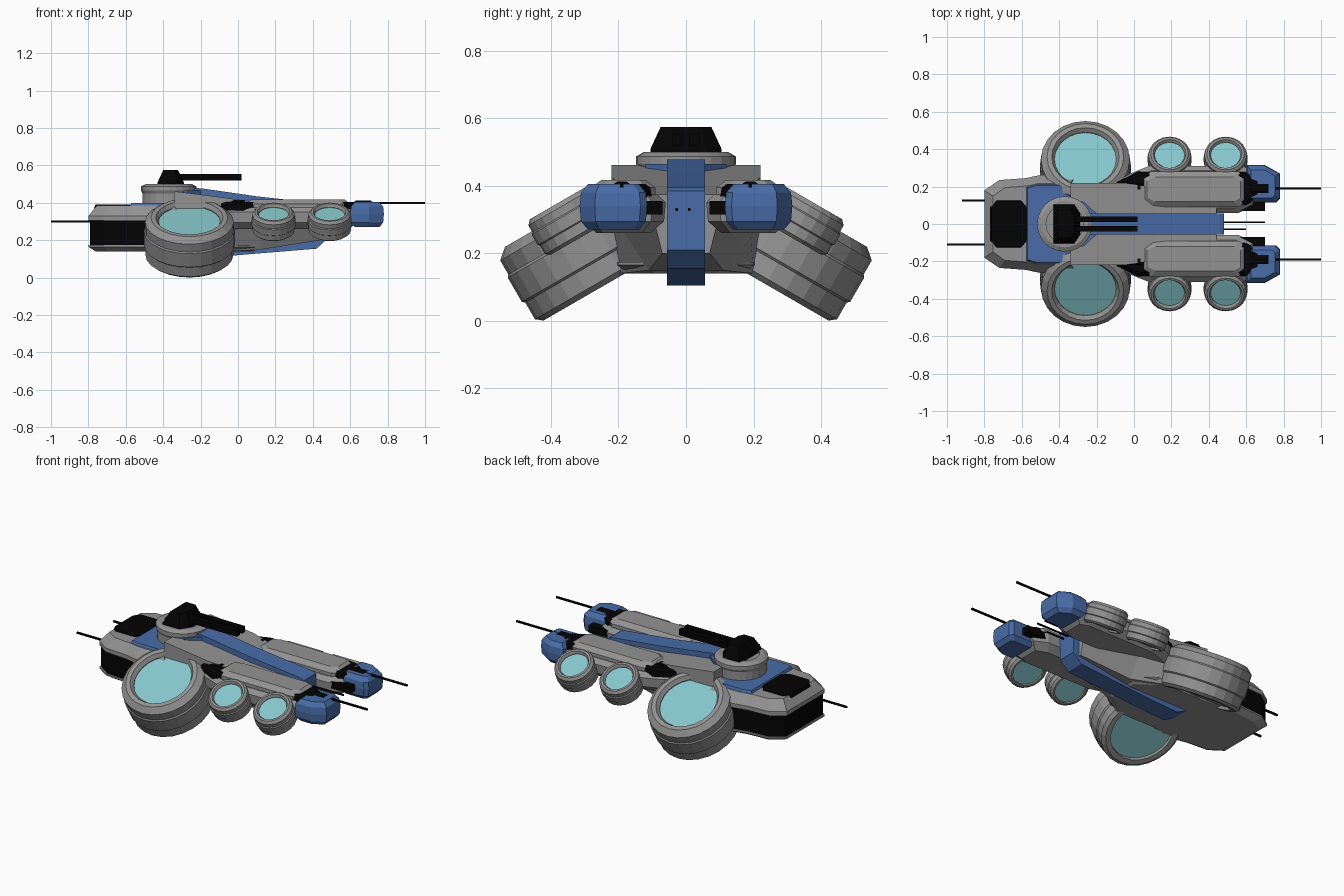
import bpy
import bmesh
import math
from mathutils import Matrix, Vector

if "Cube" in bpy.data.objects:
    bpy.data.objects.remove(bpy.data.objects["Cube"])


def material(name, rgb):
    m = bpy.data.materials.new(name)
    m.diffuse_color = (*rgb, 1)
    m.use_nodes = True
    m.node_tree.nodes["Principled BSDF"].inputs["Base Color"].default_value = m.diffuse_color
    return m


GREY = material("dark_grey_hull", (0.29, 0.29, 0.29))
BLUE = material("blue_paint", (0.065, 0.15, 0.39))
BLACK = material("black_metal", (0.001, 0.001, 0.001))
GLASS = material("cyan_glow", (0.24, 0.57, 0.60))


def loft(name, loops, mat=GREY, mirror=False, closed=False):
    """Skin equal-length loops of points; cap the ends or close into a ring."""
    n = len(loops[0])
    verts = [tuple(p) for lp in loops for p in lp]
    faces = []
    for k in range(len(loops) if closed else len(loops) - 1):
        a, b = k * n, (k + 1) % len(loops) * n
        faces += [(a + i, a + (i + 1) % n, b + (i + 1) % n, b + i) for i in range(n)]
    if not closed:
        faces += [tuple(range(n)), tuple(range(len(verts) - n, len(verts)))]
    me = bpy.data.meshes.new(name)
    me.from_pydata(verts, [], faces)
    bm = bmesh.new()
    bm.from_mesh(me)
    bmesh.ops.recalc_face_normals(bm, faces=bm.faces[:])
    bm.to_mesh(me)
    bm.free()
    ob = bpy.data.objects.new(name, me)
    bpy.context.collection.objects.link(ob)
    me.materials.append(mat)
    if mirror:
        m = ob.modifiers.new("mirror", 'MIRROR')
        m.use_axis = (False, True, False)
        m.use_mirror_merge = False
    return ob


def plate(name, outline, layers, mat=GREY, mirror=False):
    """Stack an xy outline at (z, inset) layers."""
    xs, ys = [p[0] for p in outline], [p[1] for p in outline]
    cx, cy = (max(xs) + min(xs)) / 2, (max(ys) + min(ys)) / 2
    hx, hy = (max(xs) - min(xs)) / 2, (max(ys) - min(ys)) / 2
    loops = [[(cx + (x - cx) * (1 - d / hx), cy + (y - cy) * (1 - d / hy), z)
              for x, y in outline] for z, d in layers]
    return loft(name, loops, mat, mirror)


def symmetric(half):
    """Complete an outline given its +y half."""
    return half + [(x, -y) for x, y in reversed(half)]


def box(name, x, y, z, mat=GREY, mirror=False):
    return plate(name, [(x[0], y[0]), (x[1], y[0]), (x[1], y[1]), (x[0], y[1])],
                 [(z[0], 0), (z[1], 0)], mat, mirror)


def lathe(name, profile, frame, sides, mat=GREY, mirror=False, closed=False):
    loops = [[frame @ Vector((r * math.cos(2 * math.pi * i / sides),
                              r * math.sin(2 * math.pi * i / sides), h))
              for i in range(sides)] for r, h in profile]
    return loft(name, loops, mat, mirror, closed)


def rod(name, x0, x1, y, z, r=0.005):
    box(name, (x0, x1), (y - r, y + r), (z - r, z + r), BLACK)


# Rear hull: bottom trim, black waist, bevelled upper shell
rear = [(-0.80, 0.18), (-0.72, 0.235), (-0.58, 0.245), (-0.50, 0.262), (-0.30, 0.262)]
plate("hull_bottom", symmetric(rear[:-1] + [(-0.20, 0.22), (0.0, 0.20), (0.12, 0.11)]),
      [(0.14, 0.04), (0.165, 0.0), (0.175, 0.0)])
plate("hull_waist", symmetric(rear), [(0.165, 0.008), (0.315, 0.008)], BLACK)
plate("hull_top", symmetric(rear), [(0.305, 0.0), (0.33, 0.0), (0.385, 0.045)])
plate("engine_cover", symmetric([(-0.77, 0.09), (-0.74, 0.13), (-0.60, 0.13), (-0.565, 0.09)]),
      [(0.37, 0), (0.392, 0.008)], BLACK)
plate("deck_plate", symmetric([(-0.58, 0.20), (-0.53, 0.215), (-0.36, 0.215), (-0.30, 0.18)]),
      [(0.375, 0), (0.40, 0.01)], BLUE)

# Middle body tapering forward between the prongs
loft("mid_body", [[(x, -w, zb), (x, w, zb), (x, w + g, zm), (x, w + g, zt), (x, -w - g, zt), (x, -w - g, zm)]
                  for x, w, g, zb, zm, zt in [(-0.34, 0.20, 0.02, 0.14, 0.27, 0.462),
                                              (-0.05, 0.20, 0.02, 0.14, 0.27, 0.425),
                                              (0.12, 0.11, 0.08, 0.15, 0.27, 0.40),
                                              (0.44, 0.07, 0.02, 0.20, 0.28, 0.375)]])

# Blue spine and keel running over and under the body
spine = [(-0.32, 0.48), (-0.20, 0.478), (0.10, 0.435), (0.46, 0.395), (0.48, 0.385), (0.48, 0.21),
         (0.42, 0.155), (-0.03, 0.118), (-0.26, 0.105), (-0.34, 0.145)]
loft("spine", [[(x, y, z) for x, z in spine] for y in (-0.057, 0.057)], BLUE)
plate("spine_collar", symmetric([(-0.36, 0.12), (-0.27, 0.12), (-0.20, 0.057)]),
      [(0.40, 0), (0.465, 0)], BLUE)

# Turret ring, turret and twin barrels
lathe("turret_ring", [(0.14, 0.37), (0.14, 0.45), (0.148, 0.465), (0.148, 0.487), (0.125, 0.50),
                      (0.10, 0.50), (0.10, 0.49)], Matrix.Translation((-0.37, 0, 0)), 24)
plate("turret", symmetric([(-0.43, 0.105), (-0.32, 0.105), (-0.29, 0.06)]),
      [(0.485, 0), (0.51, 0), (0.575, 0.03)], BLACK)
box("barrel", (-0.33, 0.02), (0.010, 0.040), (0.52, 0.555), BLACK, True)

# Forward prongs: tray, black seam, upper pod, blue tip
tray = [(-0.10, 0.12), (0.0, 0.07), (0.10, 0.06), (0.56, 0.06), (0.64, 0.10), (0.64, 0.28),
        (0.58, 0.31), (0.08, 0.31), (-0.02, 0.27), (-0.10, 0.22)]
plate("prong_tray", tray, [(0.26, 0.045), (0.295, 0.005), (0.35, 0.0), (0.375, 0.025)], GREY, True)
plate("prong_seam", [(-0.10, 0.16), (0.0, 0.10), (0.60, 0.10), (0.68, 0.15), (0.68, 0.24),
                     (0.60, 0.28), (0.02, 0.28), (-0.10, 0.22)],
      [(0.36, 0), (0.395, 0.006), (0.405, 0.02)], BLACK, True)
plate("prong_pod", [(0.04, 0.12), (0.09, 0.09), (0.56, 0.09), (0.60, 0.12), (0.60, 0.25),
                    (0.56, 0.28), (0.09, 0.28), (0.04, 0.25)],
      [(0.37, 0), (0.395, 0), (0.418, 0.03)], GREY, True)
plate("prong_tip", [(0.60, 0.115), (0.76, 0.115), (0.78, 0.135), (0.78, 0.27), (0.70, 0.315), (0.60, 0.315)],
      [(0.27, 0.025), (0.295, 0.004), (0.34, 0), (0.38, 0.004), (0.405, 0.025)], BLUE, True)
box("tip_joint", (0.55, 0.70), (0.07, 0.13), (0.315, 0.355), BLACK, True)
plate("prong_hinge", [(-0.09, 0.17), (0.05, 0.17), (0.05, 0.23), (-0.09, 0.23)],
      [(0.37, 0), (0.415, 0.015)], BLACK, True)

# Tilted lift rings with glowing discs above and below: one large and two small per side
big = [(0.185, 0.212), (0.215, 0.212), (0.235, 0.228), (0.235, 0.285), (0.243, 0.292), (0.243, 0.375),
       (0.237, 0.382), (0.237, 0.43), (0.205, 0.458), (0.18, 0.458), (0.165, 0.435)]
small = [(0.09, 0.37), (0.10, 0.37), (0.113, 0.38), (0.113, 0.41), (0.118, 0.414), (0.118, 0.45),
         (0.113, 0.454), (0.113, 0.478), (0.10, 0.492), (0.088, 0.492), (0.08, 0.478)]
for name, x, prof, sides, top, low in (("rear_lift", -0.26, big, 24, 0.43, 0.23),
                                       ("mid_lift", 0.19, small, 20, 0.473, 0.38),
                                       ("front_lift", 0.49, small, 20, 0.473, 0.38)):
    frame = (Matrix.Translation((x, 0, 0)) @ Matrix.Rotation(math.radians(-30), 4, 'X')
             @ Matrix.Translation((0, 0.15, 0)))
    lathe(name + "_ring", prof, frame, sides, GREY, True, True)
    r = prof[-1][0] + 0.003
    lathe(name + "_disc", [(r, top - 0.008), (r, top)], frame, sides, GLASS, True)
    r = prof[0][0] + 0.002
    lathe(name + "_lower_disc", [(r, low), (r, low + 0.008)], frame, sides, GLASS, True)

# Antennas fore and aft
for y in (-0.19, 0.19):
    rod("prong_antenna", 0.60, 1.0, y, 0.40)
    plate("antenna_socket", [(0.62, y - 0.025), (0.72, y - 0.025), (0.72, y + 0.025), (0.62, y + 0.025)],
          [(0.385, 0), (0.405, 0), (0.413, 0.012)], BLACK)
rod("rear_antenna_long", -1.0, -0.76, -0.11, 0.30)
rod("rear_antenna_short", -0.92, -0.76, 0.125, 0.30)
rod("nose_probe_long", 0.45, 0.70, 0.01, 0.33, 0.004)
rod("nose_probe_short", 0.45, 0.60, -0.027, 0.33, 0.004)
